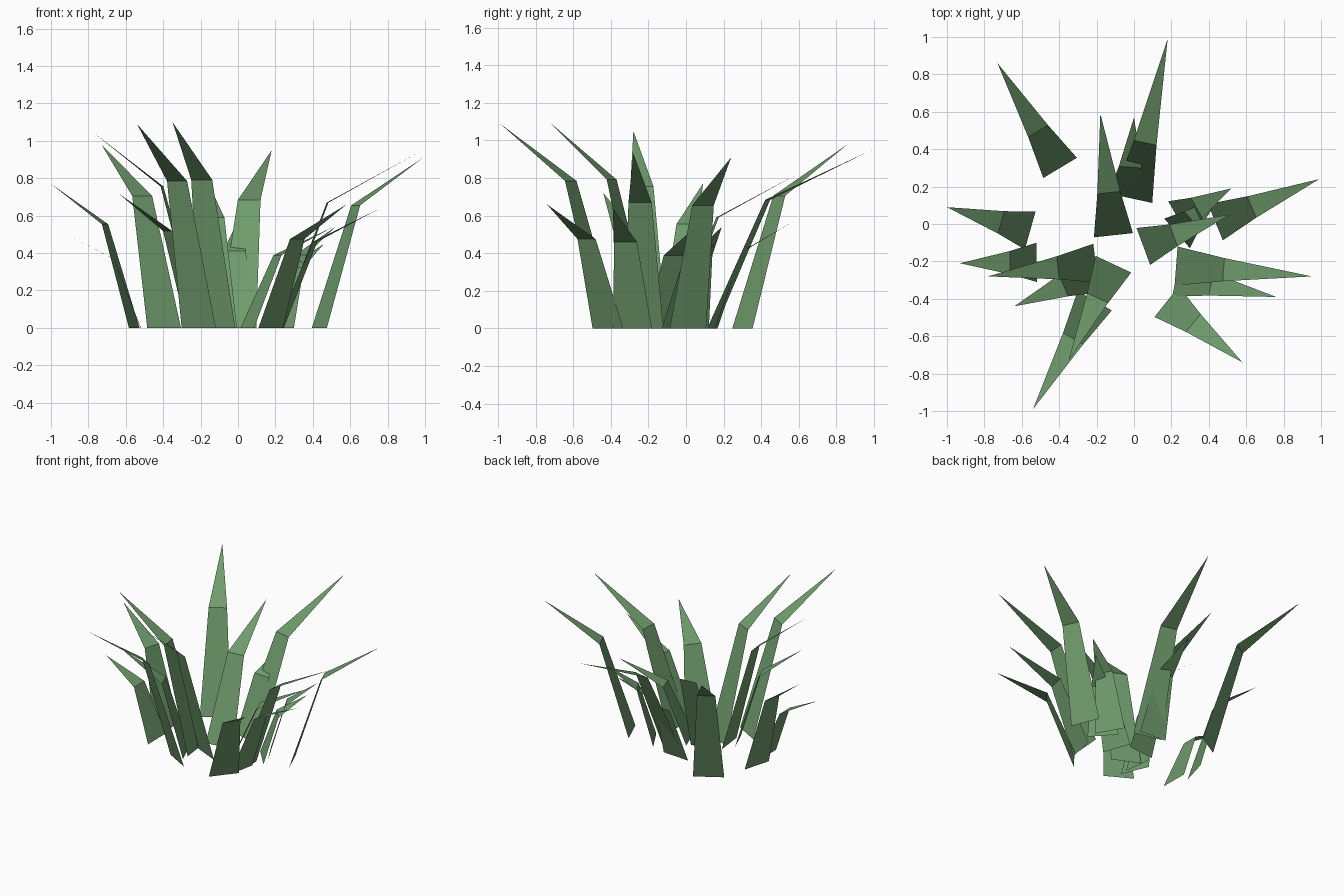
import bpy
from mathutils import Vector

# Remove the default cube
default_cube = bpy.data.objects.get("Cube")
if default_cube:
    bpy.data.objects.remove(default_cube, do_unlink=True)

# Grass material
grass_green = bpy.data.materials.new("grass_green")
grass_green.use_nodes = True
colour = (0.16, 0.33, 0.15, 1)
grass_green.diffuse_color = colour
grass_green.node_tree.nodes["Principled BSDF"].inputs["Base Color"].default_value = colour

# Proportions shared by every blade
BASE_HALF_WIDTH = 0.105
BEND_HALF_WIDTH = 0.062
BEND_REACH = 0.35
BEND_HEIGHT = 0.72


def add_blade(name, base_x, base_y, tip_x, tip_y, tip_z):
    """Flat blade: a tapering stalk that bends outwards into a pointed tip."""
    base = Vector((base_x, base_y, 0))
    tip = Vector((tip_x, tip_y, tip_z))
    reach = Vector((tip_x - base_x, tip_y - base_y, 0))
    bend = base + reach * BEND_REACH + Vector((0, 0, tip_z * BEND_HEIGHT))
    side = Vector((reach.y, -reach.x, 0)).normalized()

    corners = [
        base + side * BASE_HALF_WIDTH,
        base - side * BASE_HALF_WIDTH,
        bend - side * BEND_HALF_WIDTH,
        bend + side * BEND_HALF_WIDTH,
        tip,
    ]
    stalk, point = (0, 3, 2, 1), (3, 4, 2)
    mesh = bpy.data.meshes.new(name)
    mesh.from_pydata(corners, [], [stalk, point])
    mesh.materials.append(grass_green)
    blade = bpy.data.objects.new(name, mesh)
    bpy.context.collection.objects.link(blade)
    return blade


# Base centre, then tip position, of each blade by area of the tuft
tuft = {
    "back_blade": [
        (-.005, .135, .18, .99, .95),
        (-.395, .3, -.73, .86, .98),
        (-.11, -.06, -.18, .59, .82),
        (-.03, .16, 0, .57, .57),
    ],
    "left_blade": [
        (.05, -.12, .51, .05, .54),
        (.235, .03, .52, .19, .54),
        (.23, -.05, .46, .15, .45),
        (.435, .01, .99, .24, .91),
        (.225, -.225, .95, -.28, .93),
        (.225, -.285, .76, -.39, .64),
    ],
    "right_blade": [
        (-.555, -.035, -1, .09, .77),
        (-.52, -.205, -.93, -.21, .51),
        (-.205, -.21, -.78, -.28, 1.05),
        (-.235, -.27, -.64, -.44, .72),
    ],
    "front_blade": [
        (.175, -.415, .58, -.74, .66),
        (-.21, -.41, -.54, -.99, 1.09),
        (-.11, -.215, -.35, -.73, 1.1),
    ],
}

for area, blades in tuft.items():
    for number, placement in enumerate(blades, start=1):
        add_blade(f"{area}_{number}", *placement)
